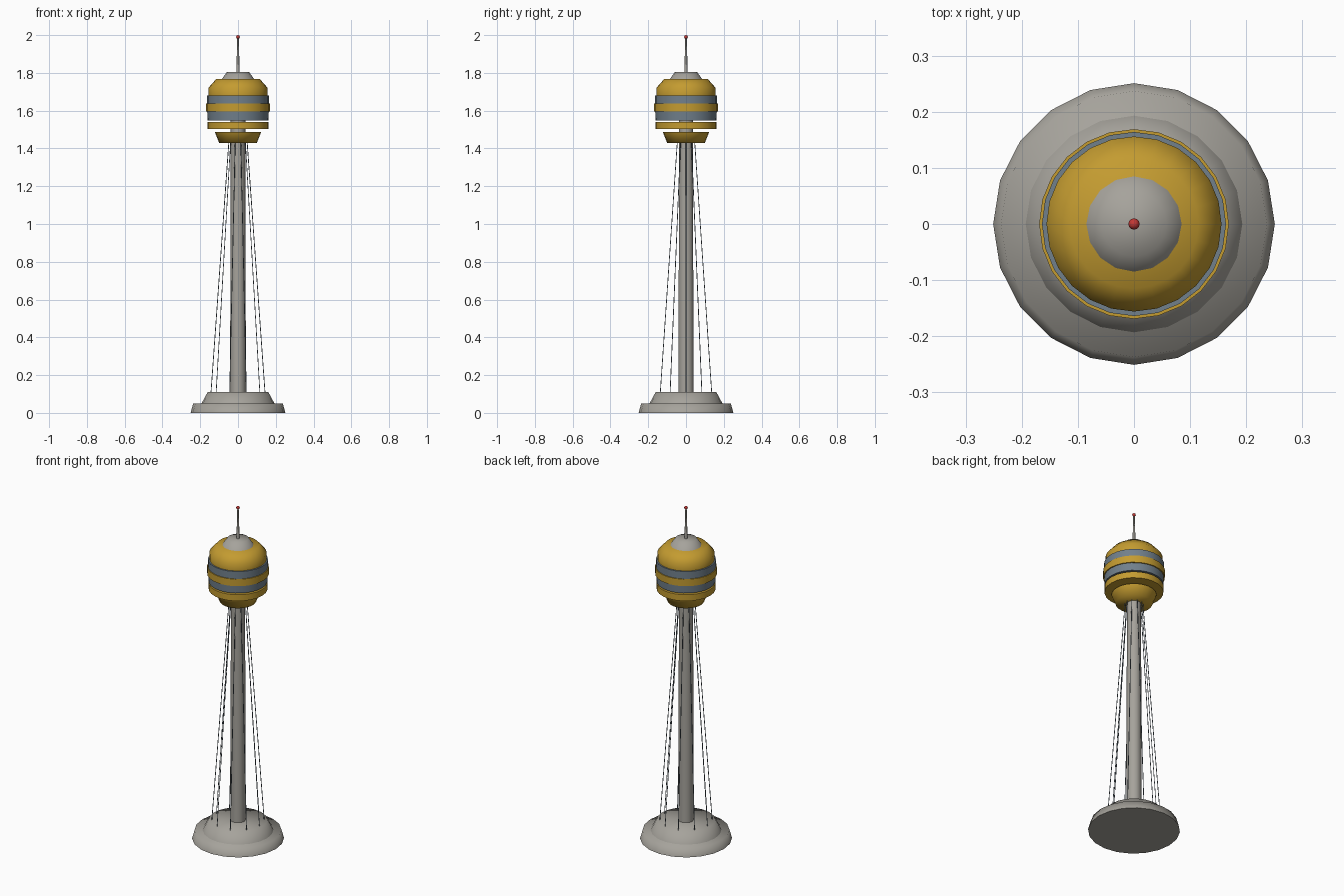
import bpy, math
from mathutils import Vector

if "Cube" in bpy.data.objects:
    bpy.data.objects.remove(bpy.data.objects["Cube"])


def material(name, rgb):
    m = bpy.data.materials.new(name)
    m.diffuse_color = (*rgb, 1)
    m.use_nodes = True
    m.node_tree.nodes["Principled BSDF"].inputs["Base Color"].default_value = m.diffuse_color
    return m


CONCRETE = material("concrete_grey", (0.38, 0.365, 0.33))
GOLD = material("gold", (0.55, 0.33, 0.03))
GLASS = material("blue_grey_glass", (0.165, 0.215, 0.26))
RED = material("red_light", (0.55, 0.04, 0.035))


def lathe(name, profile, sides, mat):
    """Closed solid of revolution from (radius, z) points, bottom to top."""
    verts, faces = [], []
    for r, z in profile:
        for i in range(sides):
            a = math.tau * i / sides
            verts.append((r * math.cos(a), r * math.sin(a), z))
    for k in range(len(profile) - 1):
        for i in range(sides):
            j = (i + 1) % sides
            faces.append((k * sides + i, k * sides + j,
                          (k + 1) * sides + j, (k + 1) * sides + i))
    last = (len(profile) - 1) * sides
    faces.append(tuple(reversed(range(sides))))
    faces.append(tuple(range(last, last + sides)))
    me = bpy.data.meshes.new(name)
    me.from_pydata(verts, [], faces)
    me.materials.append(mat)
    ob = bpy.data.objects.new(name, me)
    bpy.context.collection.objects.link(ob)
    smooth(ob)
    return ob


def smooth(ob):
    bpy.ops.object.select_all(action='DESELECT')
    ob.select_set(True)
    bpy.context.view_layer.objects.active = ob
    bpy.ops.object.shade_smooth_by_angle(angle=math.radians(80))


# Stepped base
lathe("base_lower", [(0.251, 0), (0.237, 0.05)], 20, CONCRETE)
lathe("base_upper", [(0.193, 0.05), (0.16, 0.111)], 20, CONCRETE)

# Shaft running up into the turret
lathe("shaft", [(0.042, 0.10), (0.038, 1.70)], 10, CONCRETE)

# Turret, bottom to top
lathe("turret_bottom_cone", [(0.10, 1.43), (0.123, 1.487)], 24, GOLD)
lathe("turret_lower_ring", [(0.161, 1.502), (0.161, 1.54)], 24, GOLD)
lathe("lower_windows", [(0.161, 1.549), (0.163, 1.596)], 24, GLASS)
lathe("turret_middle_ring", [(0.169, 1.595), (0.169, 1.637)], 24, GOLD)
lathe("upper_windows", [(0.164, 1.636), (0.164, 1.681)], 24, GLASS)
lathe("turret_roof", [(0.156, 1.68), (0.156, 1.722), (0.115, 1.768)], 24, GOLD)
lathe("roof_cap", [(0.087, 1.765), (0.058, 1.806)], 16, CONCRETE)

# Antenna with warning light
lathe("antenna", [(0.009, 1.80), (0.004, 1.985)], 8, CONCRETE)
bpy.ops.mesh.primitive_uv_sphere_add(segments=12, ring_count=8, radius=0.01,
                                     location=(0, 0, 1.99))
light = bpy.context.object
light.name = "antenna_light"
light.data.materials.append(RED)
smooth(light)

# Ten stay cables leaning in towards the turret
for n in range(10):
    a = math.tau * n / 10
    d = Vector((math.cos(a), math.sin(a), 0))
    p, q = d * 0.143 + Vector((0, 0, 0.108)), d * 0.048 + Vector((0, 0, 1.44))
    bpy.ops.mesh.primitive_cylinder_add(vertices=6, radius=0.002,
                                        depth=(q - p).length, location=(p + q) / 2)
    cable = bpy.context.object
    cable.name = f"stay_cable_{n + 1}"
    cable.rotation_euler = (q - p).to_track_quat('Z', 'Y').to_euler()
    cable.data.materials.append(GLASS)
    smooth(cable)
